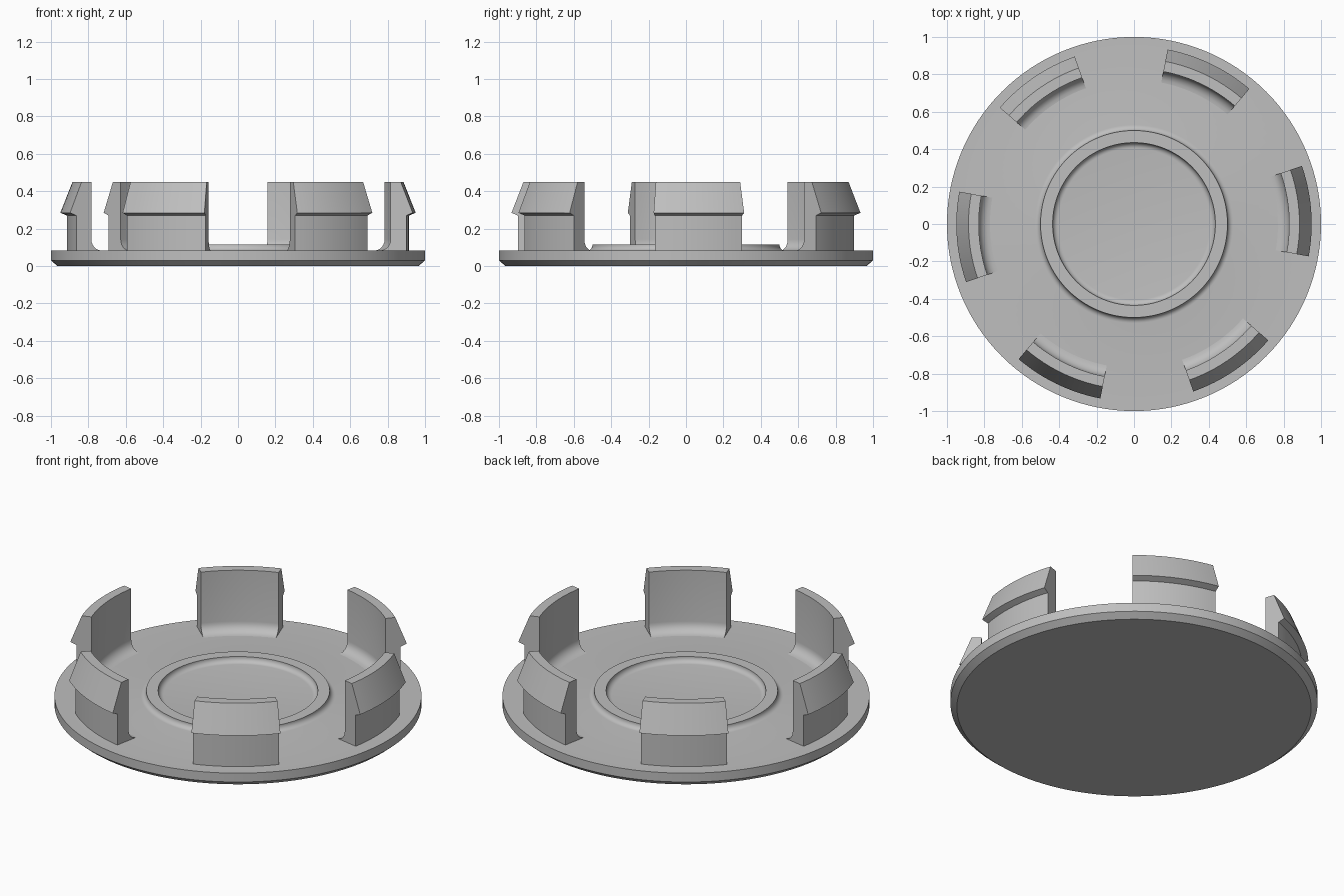
import bpy, bmesh, math

if "Cube" in bpy.data.objects:
    bpy.data.objects.remove(bpy.data.objects["Cube"])

grey = bpy.data.materials.new("light grey plastic")
grey.diffuse_color = (0.52, 0.52, 0.52, 1)
grey.use_nodes = True
grey.node_tree.nodes["Principled BSDF"].inputs["Base Color"].default_value = grey.diffuse_color


def finish(name, bm):
    """Turn a bmesh into a grey object that is smooth except at sharp edges."""
    bmesh.ops.remove_doubles(bm, verts=bm.verts, dist=1e-5)
    bmesh.ops.recalc_face_normals(bm, faces=bm.faces)
    mesh = bpy.data.meshes.new(name)
    bm.to_mesh(mesh)
    bm.free()
    mesh.materials.append(grey)
    obj = bpy.data.objects.new(name, mesh)
    bpy.context.collection.objects.link(obj)
    bpy.ops.object.select_all(action='DESELECT')
    obj.select_set(True)
    bpy.context.view_layer.objects.active = obj
    bpy.ops.object.shade_smooth_by_angle(angle=math.radians(25))


def fillet(cx, cz, rad, a0, a1, steps=6):
    """Points (radius, height) along an arc in the profile plane."""
    angles = [math.radians(a0 + (a1 - a0) * i / steps) for i in range(steps + 1)]
    return [(cx + rad * math.cos(a), cz + rad * math.sin(a)) for a in angles]


def sweep(name, profile, start, end, steps, closed_profile):
    """Sweep a (radius, height) profile around z between two angles in degrees."""
    bm = bmesh.new()
    rows = []
    for i in range(steps + 1):
        a = math.radians(start + (end - start) * i / steps)
        rows.append([bm.verts.new((r * math.cos(a), r * math.sin(a), z))
                     for r, z in profile])
    n = len(profile)
    for r0, r1 in zip(rows, rows[1:]):
        for j in range(n if closed_profile else n - 1):
            k = (j + 1) % n
            bm.faces.new((r0[j], r1[j], r1[k], r0[k]))
    # Cap a partial sweep at its ends, a full turn at its first and last circle
    if closed_profile:
        bm.faces.new(rows[0])
        bm.faces.new(rows[-1])
    else:
        bm.faces.new([row[0] for row in rows[:-1]])
        bm.faces.new([row[-1] for row in rows[:-1]])
        bmesh.ops.remove_doubles(bm, verts=bm.verts, dist=1e-5)
    finish(name, bm)


FLOOR = 0.083

# Chamfered disc with a raised, filleted ring on its inner face
disc = [(0.965, 0), (1, 0.03), (1, FLOOR)]
disc += fillet(0.53, FLOOR + 0.03, 0.03, 270, 180)
disc += [(0.5, 0.115), (0.435, 0.115)]
disc += fillet(0.405, FLOOR + 0.03, 0.03, 360, 270)
sweep("cap_disc", disc, 0, 360, 128, False)

# Six barbed snap clips, each with a fillet at its inner foot
clip = [(0.915, 0.07), (0.915, 0.27), (0.95, 0.285), (0.885, 0.45), (0.83, 0.45)]
clip += fillet(0.77, FLOOR + 0.06, 0.06, 360, 270)
clip += [(0.77, 0.07)]
for i in range(6):
    mid = 4.3 + 60 * i
    sweep(f"snap_clip_{i + 1}", clip, mid - 14.8, mid + 14.8, 12, True)
